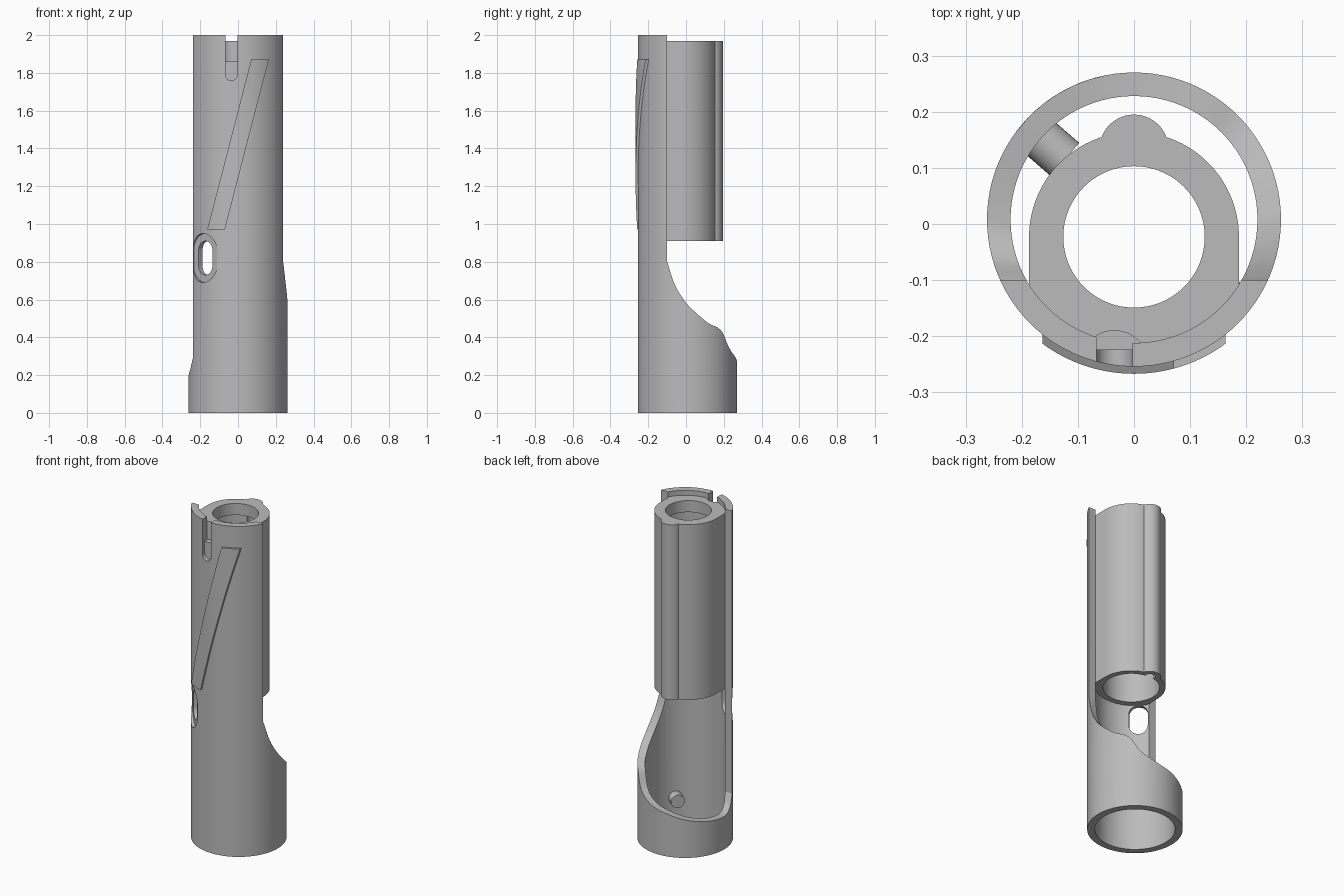
import bpy, bmesh, math
from mathutils import Matrix

if "Cube" in bpy.data.objects:
    bpy.data.objects.remove(bpy.data.objects["Cube"])

CY = 0.008                     # y of the tube axis
BORE_Y = -0.023                # y of the sleeve axis
R_OUT, R_IN = 0.262, 0.22
FRONT = Matrix.Rotation(math.pi / 2, 4, 'X')   # profile (x, z), depth towards -y

grey = bpy.data.materials.new("plain_grey")
grey.use_nodes = True
grey.diffuse_color = (0.5, 0.5, 0.5, 1)
grey.node_tree.nodes["Principled BSDF"].inputs["Base Color"].default_value = (0.5, 0.5, 0.5, 1)


def finish(name, bm):
    bmesh.ops.recalc_face_normals(bm, faces=bm.faces)
    mesh = bpy.data.meshes.new(name)
    bm.to_mesh(mesh)
    bm.free()
    mesh.materials.append(grey)
    ob = bpy.data.objects.new(name, mesh)
    bpy.context.collection.objects.link(ob)
    return ob


def arc(cx, cy, r, a0, a1, n):
    angles = [math.radians(a0 + (a1 - a0) * i / n) for i in range(n + 1)]
    return [(cx + r * math.cos(a), cy + r * math.sin(a)) for a in angles]


def circle(cx, cy, r, n=96):
    return arc(cx, cy, r, 0, 360, n)[:-1]


def prism(name, pts, z0, z1, matrix=Matrix()):
    bm = bmesh.new()
    rings = [[bm.verts.new(matrix @ Matrix.Translation((x, y, z)).to_translation())
              for x, y in pts] for z in (z0, z1)]
    bm.faces.new(rings[0][::-1])
    bm.faces.new(rings[1])
    for i in range(len(pts)):
        j = (i + 1) % len(pts)
        bm.faces.new((rings[0][i], rings[0][j], rings[1][j], rings[1][i]))
    return finish(name, bm)


def combine(ob, cutter, operation='DIFFERENCE'):
    mod = ob.modifiers.new("cut", 'BOOLEAN')
    mod.operation, mod.solver, mod.object = operation, 'EXACT', cutter
    bpy.context.view_layer.objects.active = ob
    bpy.ops.object.modifier_apply(modifier=mod.name)
    bpy.data.objects.remove(cutter)


def smooth(ob):
    bpy.ops.object.select_all(action='DESELECT')
    ob.select_set(True)
    bpy.context.view_layer.objects.active = ob
    bpy.ops.object.shade_smooth_by_angle(angle=math.radians(25))


def stadium(cx, z0, z1, r):
    return arc(cx, z1 - r, r, 0, 180, 16) + arc(cx, z0 + r, r, 180, 360, 16)


def rim_samples(keys, steps=5):
    # Smooth interpolation through (angle, height) keys
    out = []
    for i in range(len(keys) - 1):
        p0, p1, p2 = keys[max(i - 1, 0)], keys[i], keys[i + 1]
        p3 = keys[min(i + 2, len(keys) - 1)]
        m1 = (p2[1] - p0[1]) / (p2[0] - p0[0])
        m2 = (p3[1] - p1[1]) / (p3[0] - p1[0])
        d = p2[0] - p1[0]
        for s in range(steps):
            t = s / steps
            h = (p1[1] * (2 * t**3 - 3 * t**2 + 1) + m1 * d * (t**3 - 2 * t**2 + t)
                 + p2[1] * (3 * t**2 - 2 * t**3) + m2 * d * (t**3 - t**2))
            out.append((p1[0] + d * t, h))
    return out + [keys[-1]]


def rim_cutter():
    # Curved wedge that removes the rear of the tube above a wavy rim
    keys = [(-24.3, .8), (-15, .68), (-2, .585), (11, .525), (25, .475), (43, .435),
            (57, .345), (77, .29), (100, .26), (135, .22), (180, .2), (195, .23), (204.3, .29)]
    bm = bmesh.new()
    cols = []
    for angle, height in rim_samples(keys):
        f = (angle - keys[0][0]) / (keys[-1][0] - keys[0][0])
        col = []
        for r, top in ((0.2, 0), (0.3, 0), (0.3, 1), (0.2, 1)):
            end = -math.asin(0.108 / r)
            a = end + f * (math.pi - 2 * end)
            col.append(bm.verts.new((r * math.cos(a), CY + r * math.sin(a), 2.1 if top else height)))
        cols.append(col)
    for a, b in zip(cols, cols[1:]):
        for i in range(4):
            j = (i + 1) % 4
            bm.faces.new((a[i], a[j], b[j], b[i]))
    bm.faces.new(cols[0])
    bm.faces.new(cols[-1][::-1])
    return finish("rim_cutter", bm)


# Outer tube with its open back
tube = prism("outer_tube", circle(0, CY, R_OUT), 0, 2)
combine(tube, prism("tube_bore", circle(0, CY, R_IN), -0.1, 2.1))
combine(tube, rim_cutter())

# Notch at the top of the front wall: shallow groove, then a deeper pocket
NX, NR = -0.035, 0.032
combine(tube, prism("groove", stadium(NX, 1.76, 2.2, NR), 0.225, 0.4, FRONT))
combine(tube, prism("pocket", [(NX - NR, 1.86), (NX + NR, 1.86), (NX + NR, 2.2), (NX - NR, 2.2)],
                    0.18, 0.3, FRONT))

# Oval window through the front right wall, with a shallow recess around it
TURN = Matrix.Translation((0, CY, 0)) @ Matrix.Rotation(-math.pi / 4, 4, 'Z') @ FRONT
combine(tube, prism("window_recess", stadium(0, 0.69, 0.95, 0.088), 0.243, 0.4, TURN))
combine(tube, prism("window", stadium(0, 0.73, 0.91, 0.052), 0.1, 0.4, TURN))
smooth(tube)

# Inner sleeve: rounded back with a ridge, flat sides, front hugging the tube
profile = (arc(0, CY, 0.222, 212.6, 327.4, 32) + arc(0, BORE_Y, 0.187, 0, 71.5, 24)
           + arc(0, 0.1335, 0.0615, 20, 160, 20) + arc(0, BORE_Y, 0.187, 108.5, 180, 24))
sleeve = prism("inner_sleeve", profile, 0.91, 1.97)
combine(sleeve, prism("lip_bore", circle(0, BORE_Y, 0.126), 0.8, 2.1))
combine(sleeve, prism("main_bore", circle(0, BORE_Y, 0.155), 0.8, 1.9))
combine(sleeve, prism("key_groove", circle(0, 0.135, 0.03, 32), 0.8, 1.9))
combine(sleeve, prism("notch_pocket", circle(NX, -0.25, 0.06, 48), 1.86, 2.1))
smooth(sleeve)

# Slanted raised strip on the front
strip = prism("slanted_strip", circle(0, CY, 0.275), 0.9, 1.95)
combine(strip, prism("strip_core", circle(0, CY, 0.25), 0.8, 2.1))
outline = [(-0.163, 0.97), (-0.07, 0.97), (0.163, 1.87), (0.07, 1.87)]
combine(strip, prism("strip_outline", outline, 0.1, 0.4, FRONT), 'INTERSECT')
smooth(strip)

# Two opposite locating pegs inside the base
for name, angle in (("rear_peg", 139), ("front_peg", 319)):
    a = math.radians(angle + 90)
    place = Matrix.Translation((0, CY, 0.145)) @ Matrix.Rotation(a, 4, 'Z') @ FRONT
    peg = prism(name, circle(0, 0, 0.039, 32), 0.163, 0.235, place)
    smooth(peg)
